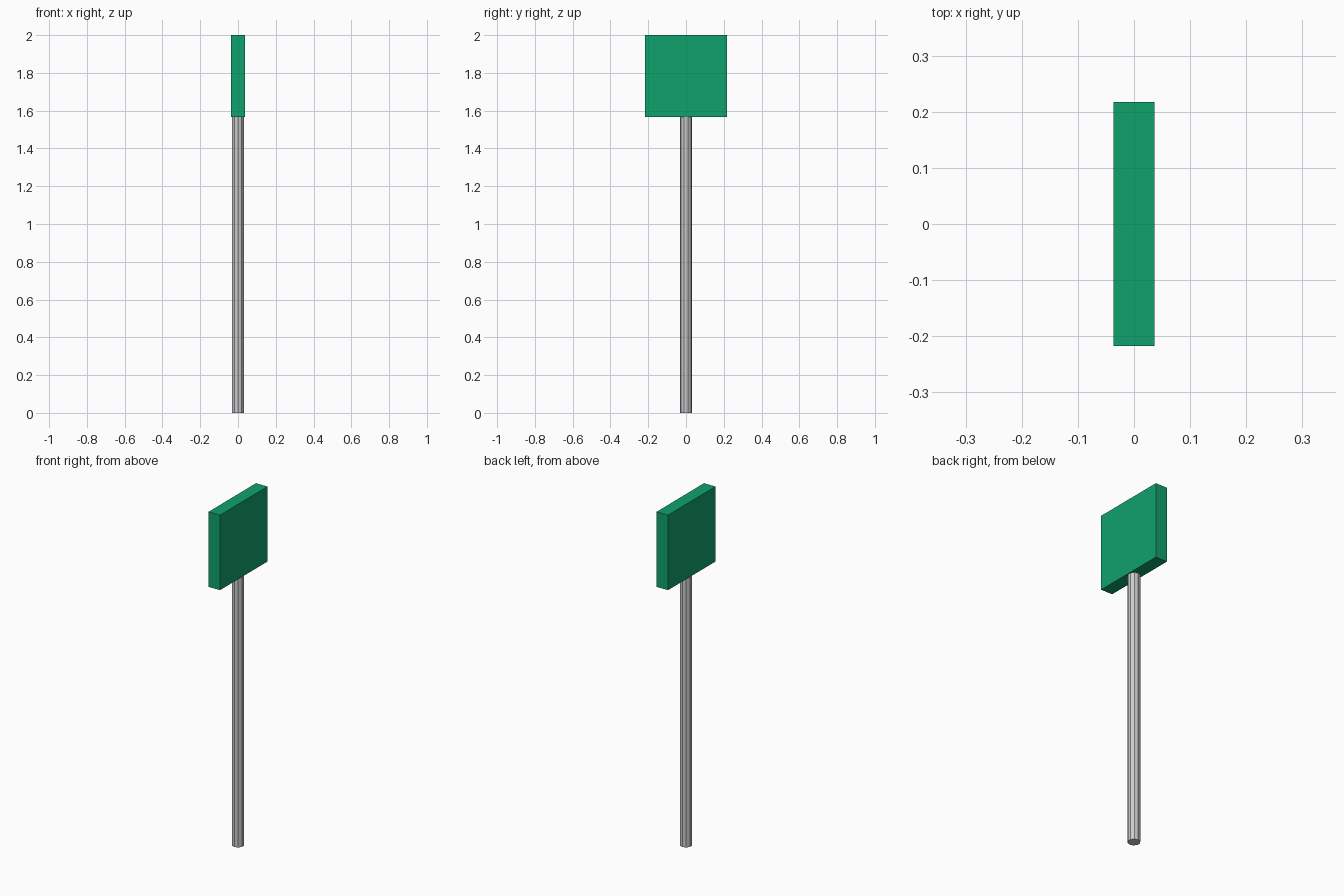
import bpy

if "Cube" in bpy.data.objects:
    bpy.data.objects.remove(bpy.data.objects["Cube"])

# Slim ten-sided post, reaching the underside of the board
BOARD_BOTTOM = 1.566
bpy.ops.mesh.primitive_cylinder_add(vertices=10, radius=0.033, depth=BOARD_BOTTOM,
                                    location=(0, 0, BOARD_BOTTOM / 2))
bpy.context.object.name = "post"

# Square sign board, thin along x
bpy.ops.mesh.primitive_cube_add(size=1, location=(0, 0, (2 + BOARD_BOTTOM) / 2))
board = bpy.context.object
board.name = "sign_board"
board.scale = (0.073, 0.434, 2 - BOARD_BOTTOM)
bpy.ops.object.transform_apply(location=False, rotation=False, scale=True)

# Green paint
green = bpy.data.materials.new("green_paint")
green.diffuse_color = (0.005, 0.36, 0.15, 1)
green.use_nodes = True
green.node_tree.nodes["Principled BSDF"].inputs["Base Color"].default_value = green.diffuse_color
board.data.materials.append(green)
